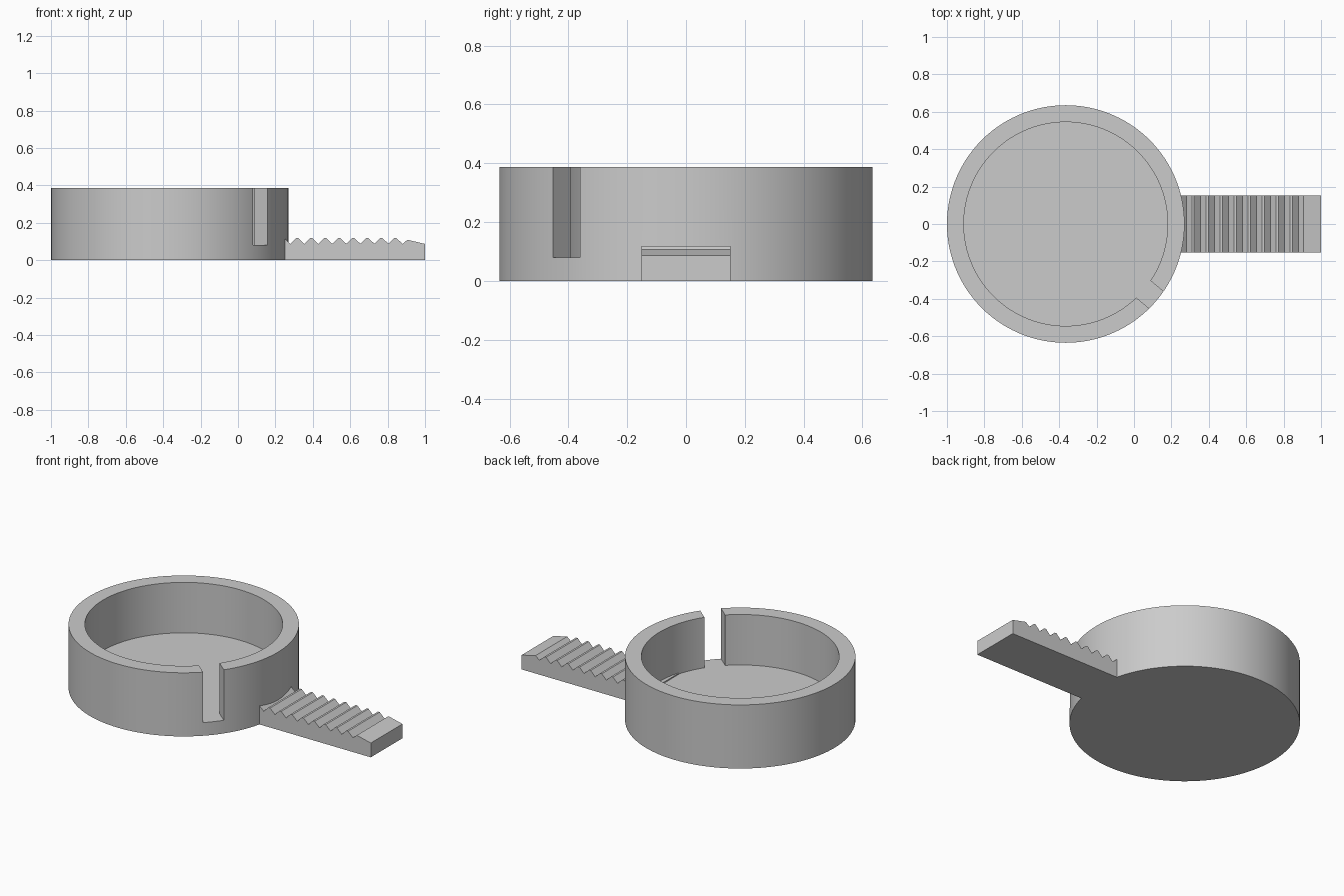
import bpy
import bmesh
import math
from mathutils import Matrix, Vector

cube = bpy.data.objects.get("Cube")
if cube:
    bpy.data.objects.remove(cube, do_unlink=True)

CENTRE_X = -0.365
OUTER, INNER = 0.635, 0.545
HEIGHT, FLOOR = 0.387, 0.08

grey = bpy.data.materials.new("plain grey")
grey.use_nodes = True
colour = (0.6, 0.6, 0.6, 1)
grey.diffuse_color = colour
grey.node_tree.nodes["Principled BSDF"].inputs["Base Color"].default_value = colour


def finish(name, bm):
    bmesh.ops.recalc_face_normals(bm, faces=bm.faces)
    mesh = bpy.data.meshes.new(name)
    bm.to_mesh(mesh)
    bm.free()
    mesh.materials.append(grey)
    obj = bpy.data.objects.new(name, mesh)
    bpy.context.collection.objects.link(obj)
    return obj


def cylinder(name, radius, z0, z1):
    bm = bmesh.new()
    place = Matrix.Translation((CENTRE_X, 0, (z0 + z1) / 2))
    bmesh.ops.create_cone(bm, cap_ends=True, segments=120, radius1=radius,
                          radius2=radius, depth=z1 - z0, matrix=place)
    return finish(name, bm)


def combine(target, tool, operation):
    mod = target.modifiers.new(operation.lower(), "BOOLEAN")
    mod.operation = operation
    mod.solver = "EXACT"
    mod.object = tool
    bpy.context.view_layer.objects.active = target
    bpy.ops.object.modifier_apply(modifier=mod.name)
    bpy.data.objects.remove(tool, do_unlink=True)


# Open cup with a thick wall
cup = cylinder("slotted_cup_with_toothed_handle", OUTER, 0, HEIGHT)
combine(cup, cylinder("cup_hollow", INNER, FLOOR, 1), "DIFFERENCE")

# Radial slot through the wall, down to the cup floor
bm = bmesh.new()
place = (Matrix.Translation((CENTRE_X, 0, FLOOR + 0.25))
         @ Matrix.Rotation(math.radians(-40), 4, "Z")
         @ Matrix.Translation((0.6, 0, 0))
         @ Matrix.Diagonal((0.4, 0.118, 0.5, 1)))
bmesh.ops.create_cube(bm, size=1, matrix=place)
combine(cup, finish("slot_cutter", bm), "DIFFERENCE")

# Handle side profile: row of blunt teeth, then a sloping tip
VALLEY, PEAK = 0.087, 0.118
profile = [(0.155, 0), (0.155, VALLEY), (0.205, VALLEY)]
for i in range(9):
    x = 0.241 + 0.075 * i
    profile += [(x - 0.006, PEAK), (x + 0.006, PEAK), (x + 0.039, VALLEY)]
profile += [(0.906, 0.109), (1, VALLEY), (1, 0)]

bm = bmesh.new()
side = bm.faces.new([bm.verts.new((x, -0.152, z)) for x, z in profile])
grown = bmesh.ops.extrude_face_region(bm, geom=[side])["geom"]
moved = [v for v in grown if isinstance(v, bmesh.types.BMVert)]
bmesh.ops.translate(bm, verts=moved, vec=Vector((0, 0.304, 0)))
combine(cup, finish("handle", bm), "UNION")

# Round walls smooth, rims and teeth crisp
bpy.ops.object.select_all(action="DESELECT")
cup.select_set(True)
bpy.context.view_layer.objects.active = cup
bpy.ops.object.shade_smooth_by_angle(angle=math.radians(30))
